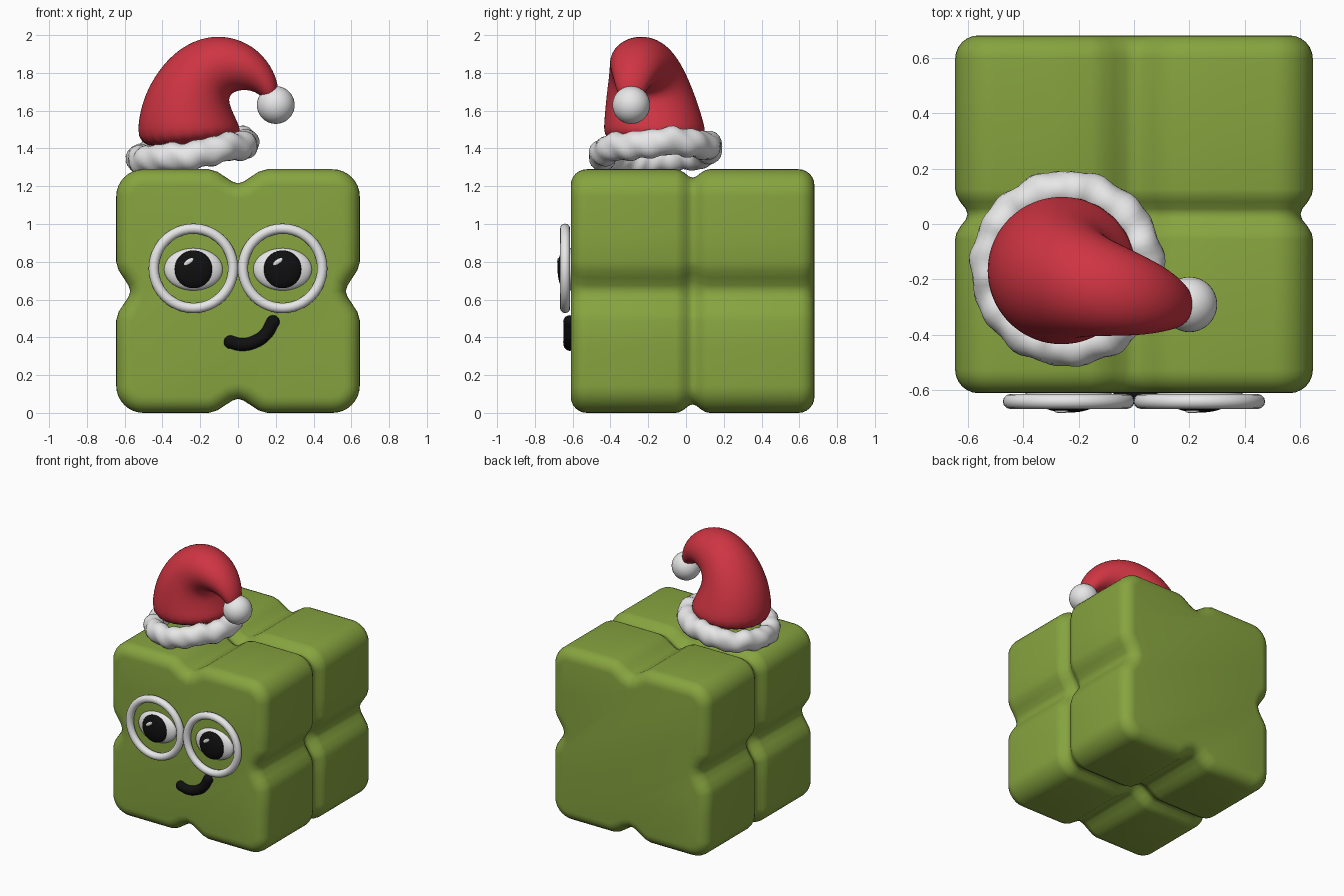
import bpy
import math
from mathutils import Vector

cube = bpy.data.objects.get("Cube")
if cube:
    bpy.data.objects.remove(cube, do_unlink=True)


def material(name, r, g, b):
    m = bpy.data.materials.new(name)
    m.use_nodes = True
    m.diffuse_color = (r, g, b, 1)
    bsdf = m.node_tree.nodes["Principled BSDF"]
    bsdf.inputs["Base Color"].default_value = (r, g, b, 1)
    bsdf.inputs["Roughness"].default_value = 0.6
    return m


GREEN = material("leaf green", 0.24, 0.37, 0.05)
RED = material("hat red", 0.62, 0.035, 0.055)
WHITE = material("soft white", 0.8, 0.8, 0.8)
BLACK = material("black", 0.005, 0.005, 0.005)


def finish(obj, name, mat, angle=40):
    obj.name = name
    obj.data.materials.append(mat)
    bpy.ops.object.select_all(action="DESELECT")
    obj.select_set(True)
    bpy.context.view_layer.objects.active = obj
    bpy.ops.object.shade_smooth_by_angle(angle=math.radians(angle))
    return obj


def loft(name, rings, mat, angle=40):
    """Skin a list of equal-sized rings and cap both ends."""
    n = len(rings[0])
    verts = [p for ring in rings for p in ring]
    faces = [(k * n + i, k * n + (i + 1) % n, (k + 1) * n + (i + 1) % n, (k + 1) * n + i)
             for k in range(len(rings) - 1) for i in range(n)]
    faces += [tuple(reversed(range(n))), tuple(range(len(verts) - n, len(verts)))]
    mesh = bpy.data.meshes.new(name)
    mesh.from_pydata(verts, [], faces)
    obj = bpy.data.objects.new(name, mesh)
    bpy.context.collection.objects.link(obj)
    bpy.context.view_layer.objects.active = obj
    obj.select_set(True)
    bpy.ops.object.mode_set(mode="EDIT")
    bpy.ops.mesh.select_all(action="SELECT")
    bpy.ops.mesh.normals_make_consistent(inside=False)
    bpy.ops.object.mode_set(mode="OBJECT")
    return finish(obj, name, mat, angle)


def ball(name, loc, scale, mat, tilt=0):
    bpy.ops.mesh.primitive_uv_sphere_add(segments=32, ring_count=20, location=loc,
                                         rotation=(0, tilt, 0))
    obj = bpy.context.object
    obj.scale = scale
    return finish(obj, name, mat, 180)


# Body: four-lobed outline lofted front to back, with a groove round the middle
HALF, MID_Y, ROUND = 0.645, 0.035, 0.085
side = [(0.03, 0.58), (0.07, 0.606), (0.11, 0.632), (0.155, HALF), (0.3, HALF)]
corner = [(0.5 + 0.145 * math.sin(t * math.pi / 16), 0.5 + 0.145 * math.cos(t * math.pi / 16))
          for t in range(9)]
quarter = [(0, 0.57)] + side + corner + [(z, x) for x, z in reversed(side)]
outline = []
for turn in range(4):
    for x, z in quarter:
        for _ in range(turn):
            x, z = z, -x
        outline.append(Vector((x, z)))


def inset(points, d, y):
    ring = []
    for i, p in enumerate(points):
        t = (points[(i + 1) % len(points)] - points[i - 1]).normalized()
        q = p + Vector((t.y, -t.x)) * d
        ring.append((q.x, y, q.y + HALF))
    return ring


stations = []
for s in range(7):
    a = s * math.pi / 12
    stations.append((-HALF + ROUND * (1 - math.cos(a)), ROUND * (1 - math.sin(a))))
stations += [(-0.09, 0), (-0.07, 0.004), (-0.045, 0.018), (-0.02, 0.038)]
stations += [(0, 0.045)] + [(-y, d) for y, d in reversed(stations)]
loft("body", [inset(outline, d, y + MID_Y) for y, d in stations], GREEN, 50)

# Face: glasses rings, eyes, pupils and glints
EYE_Z = 0.765
for label, sx in (("right", -1), ("left", 1)):
    x = sx * 0.236
    bpy.ops.mesh.primitive_torus_add(location=(x, -0.64, EYE_Z), rotation=(math.pi / 2, 0, 0),
                                     major_radius=0.21, minor_radius=0.027,
                                     major_segments=48, minor_segments=12)
    finish(bpy.context.object, label + "_glasses_ring", WHITE, 180)
    ball(label + "_eye", (x, -0.61, EYE_Z - 0.005), (0.155, 0.05, 0.112), WHITE)
    ball(label + "_pupil", (x, -0.645, EYE_Z - 0.005), (0.1, 0.035, 0.1), BLACK)
    ball(label + "_glint", (x - 0.025, -0.675, EYE_Z + 0.035), (0.03, 0.007, 0.013), WHITE, -0.6)

# Mouth: a lopsided smile swept along a curve
curve = bpy.data.curves.new("smile", "CURVE")
curve.dimensions = "3D"
curve.bevel_depth = 0.034
curve.bevel_resolution = 4
path = [(-0.04, 0.375), (0.02, 0.362), (0.085, 0.375), (0.145, 0.415), (0.185, 0.482)]
spline = curve.splines.new("BEZIER")
spline.bezier_points.add(len(path) - 1)
for point, (x, z) in zip(spline.bezier_points, path):
    point.co = (x, -0.615, z)
    point.handle_left_type = point.handle_right_type = "AUTO"
smile = bpy.data.objects.new("mouth", curve)
bpy.context.collection.objects.link(smile)
bpy.ops.object.select_all(action="DESELECT")
smile.select_set(True)
bpy.context.view_layer.objects.active = smile
bpy.ops.object.convert(target="MESH")
finish(bpy.context.object, "mouth", BLACK, 60)
for label, (x, z) in (("right", path[0]), ("left", path[-1])):
    ball(label + "_mouth_corner", (x, -0.615, z), (0.035, 0.035, 0.035), BLACK)

# Hat: elliptical rings given by outer x, z, inner x, z, centre y and half width
hat_rings = [
    (-0.535, 1.37, 0.04, 1.44, -0.16, 0.285),
    (-0.535, 1.55, 0.0, 1.54, -0.17, 0.265),
    (-0.485, 1.72, -0.035, 1.61, -0.185, 0.24),
    (-0.375, 1.88, -0.05, 1.66, -0.2, 0.21),
    (-0.24, 1.975, -0.035, 1.69, -0.22, 0.185),
    (-0.09, 2.005, 0.0, 1.705, -0.24, 0.165),
    (0.06, 1.96, 0.04, 1.71, -0.26, 0.14),
    (0.16, 1.865, 0.09, 1.70, -0.275, 0.11),
    (0.21, 1.76, 0.13, 1.67, -0.29, 0.08),
    (0.215, 1.68, 0.16, 1.64, -0.29, 0.05),
]
SIDES = 24
rings = []
for ox, oz, ix, iz, cy, w in hat_rings:
    ring = []
    for i in range(SIDES):
        c, s = math.cos(math.tau * i / SIDES), math.sin(math.tau * i / SIDES)
        ring.append(((ox + ix) / 2 + c * (ox - ix) / 2, cy + s * w,
                     (oz + iz) / 2 + c * (oz - iz) / 2))
    rings.append(ring)
hat = loft("hat", rings, RED, 180)
hat.modifiers.new("smooth", "SUBSURF").levels = 2
hat.modifiers["smooth"].render_levels = 2

# Fur brim: a tilted, lumpy ring
bpy.ops.mesh.primitive_torus_add(location=(-0.24, -0.16, 1.385), rotation=(0.06, -0.16, 0),
                                 major_radius=0.285, minor_radius=0.068,
                                 major_segments=96, minor_segments=20)
brim = bpy.context.object
for v in brim.data.vertices:
    a = math.atan2(v.co.y, v.co.x)
    lump = 0.004 * math.sin(17 * a + 40 * v.co.z) + 0.004 * math.sin(11 * a - 25 * v.co.z)
    v.co += v.normal * lump
    v.co.z = v.co.z * 1.1 + 0.006 * math.sin(5 * a)
finish(brim, "hat_brim", WHITE, 180)

# Pompom at the hat tip
ball("pompom", (0.2, -0.29, 1.63), (0.1, 0.1, 0.1), WHITE)
